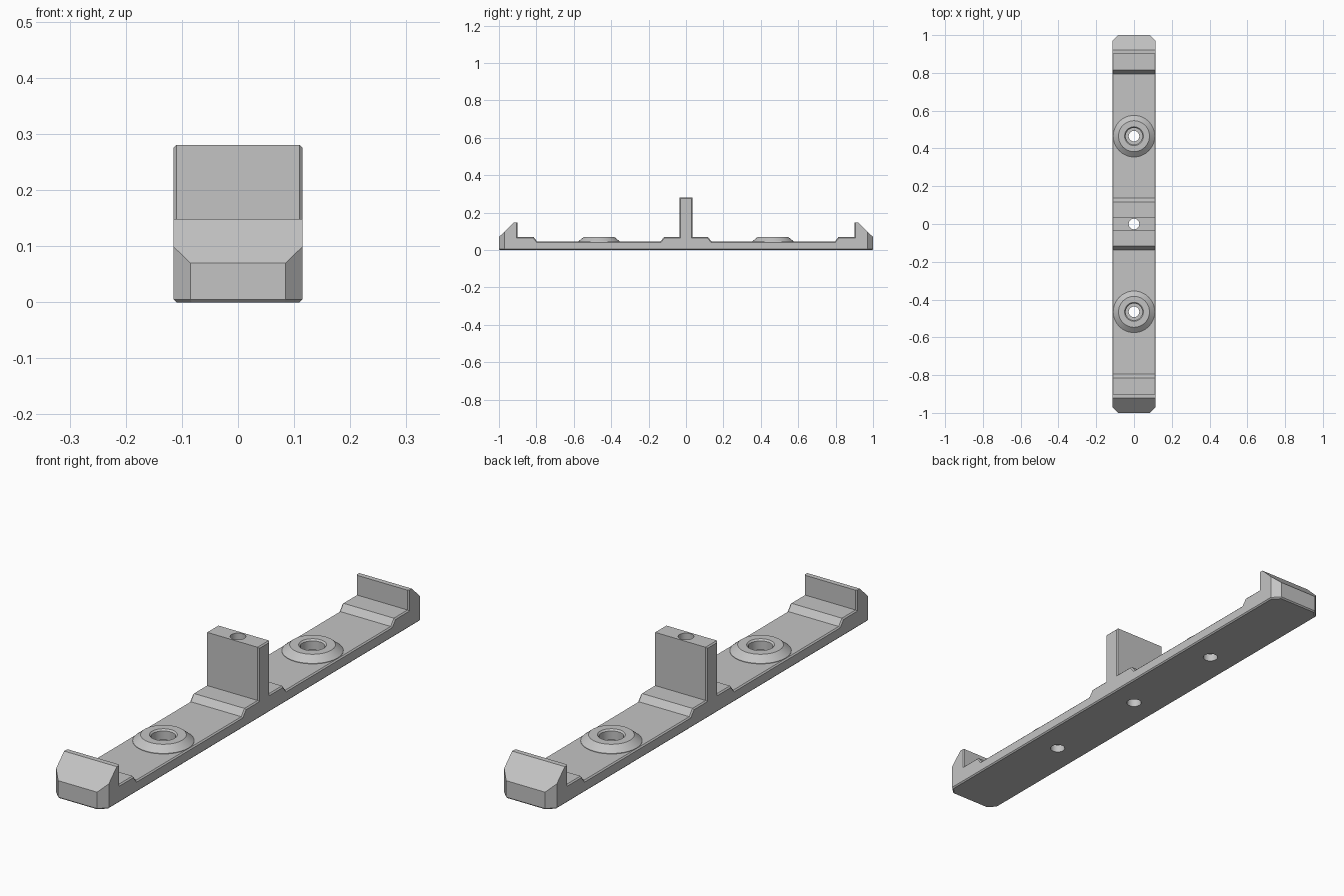
import bpy, bmesh, math
from mathutils import Vector

if "Cube" in bpy.data.objects:
    bpy.data.objects.remove(bpy.data.objects["Cube"], do_unlink=True)

HALF_W = 0.115     # half width of the bar
EDGE = 0.005       # small edge chamfer
CORNER = 0.03      # plan chamfer at the end corners
BOSS_Y = 0.465

grey = bpy.data.materials.new("mid_grey")
grey.use_nodes = True
colour = (0.55, 0.55, 0.55, 1)
grey.diffuse_color = colour
grey.node_tree.nodes["Principled BSDF"].inputs["Base Color"].default_value = colour


def make_object(name, bm):
    bmesh.ops.recalc_face_normals(bm, faces=bm.faces[:])
    mesh = bpy.data.meshes.new(name)
    bm.to_mesh(mesh)
    bm.free()
    mesh.materials.append(grey)
    obj = bpy.data.objects.new(name, mesh)
    bpy.context.collection.objects.link(obj)
    return obj


def lathe(name, profile, y):
    """Turn an (r, z) profile that starts and ends on the axis."""
    bm = bmesh.new()
    verts = [bm.verts.new((r, 0, z)) for r, z in profile]
    edges = [bm.edges.new(pair) for pair in zip(verts, verts[1:])]
    bmesh.ops.spin(bm, geom=verts + edges, cent=(0, 0, 0), axis=(0, 0, 1),
                   angle=math.tau, steps=48)
    bmesh.ops.remove_doubles(bm, verts=bm.verts[:], dist=1e-5)
    bmesh.ops.translate(bm, verts=bm.verts[:], vec=(0, y, 0))
    return make_object(name, bm)


def combine(target, tool, operation):
    mod = target.modifiers.new(operation.lower(), 'BOOLEAN')
    mod.operation = operation
    mod.solver = 'EXACT'
    mod.object = tool
    bpy.context.view_layer.objects.active = target
    bpy.ops.object.modifier_apply(modifier=mod.name)
    bpy.data.objects.remove(tool, do_unlink=True)


# Side profile of the bar: end hook, step, thin web, step, centre post
half = [(1, 0), (1, 0.07), (0.92, 0.148), (0.9, 0.148), (0.9, 0.07),
        (0.815, 0.07), (0.795, 0.045), (0.137, 0.045), (0.117, 0.07),
        (0.035, 0.07), (0.035, 0.28)]
outline = half + [(-y, z) for y, z in reversed(half)]
bm = bmesh.new()
side = bm.faces.new([bm.verts.new((-HALF_W, y, z)) for y, z in outline])
new = bmesh.ops.extrude_face_region(bm, geom=[side])["geom"]
bmesh.ops.translate(bm, verts=[g for g in new if isinstance(g, bmesh.types.BMVert)],
                    vec=(2 * HALF_W, 0, 0))
bmesh.ops.recalc_face_normals(bm, faces=bm.faces[:])

# Cut the four end corners vertically
for sx in (-1, 1):
    for sy in (-1, 1):
        cut = bmesh.ops.bisect_plane(
            bm, geom=bm.verts[:] + bm.edges[:] + bm.faces[:],
            plane_co=(sx * HALF_W, sy * (1 - CORNER), 0),
            plane_no=Vector((sx, sy, 0)).normalized(), clear_outer=True)
        rim = [g for g in cut["geom_cut"] if isinstance(g, bmesh.types.BMEdge)]
        bmesh.ops.edgeloop_fill(bm, edges=rim)
bmesh.ops.recalc_face_normals(bm, faces=bm.faces[:])
bm.normal_update()

# Fine chamfer round the underside and along the sides
chamfer = []
for e in bm.edges:
    mid = (e.verts[0].co + e.verts[1].co) / 2
    on_side = any(abs(f.normal.x) > 0.99 for f in e.link_faces)
    on_floor = all(v.co.z < 1e-4 for v in e.verts)
    if on_floor or (on_side and abs(mid.y) < 0.905):
        chamfer.append(e)
bmesh.ops.bevel(bm, geom=chamfer, offset=EDGE, segments=1, affect='EDGES',
                clamp_overlap=True)
bar = make_object("mounting_bar", bm)

# Raised screw bosses with counterbored holes
for y in (-BOSS_Y, BOSS_Y):
    boss = lathe("boss", [(0, 0.02), (0.11, 0.02), (0.11, 0.047), (0.082, 0.07),
                          (0, 0.07)], y)
    combine(bar, boss, 'UNION')
    bore = lathe("screw_bore", [(0, -0.05), (0.028, -0.05), (0.028, 0.03),
                                (0.044, 0.03), (0.044, 0.064), (0.05, 0.07),
                                (0.05, 0.1), (0, 0.1)], y)
    combine(bar, bore, 'DIFFERENCE')

# Hole down through the centre post
combine(bar, lathe("post_bore", [(0, -0.05), (0.028, -0.05), (0.028, 0.4), (0, 0.4)], 0),
        'DIFFERENCE')

bpy.ops.object.select_all(action='DESELECT')
bar.select_set(True)
bpy.context.view_layer.objects.active = bar
bpy.ops.object.shade_smooth_by_angle(angle=math.radians(25))
